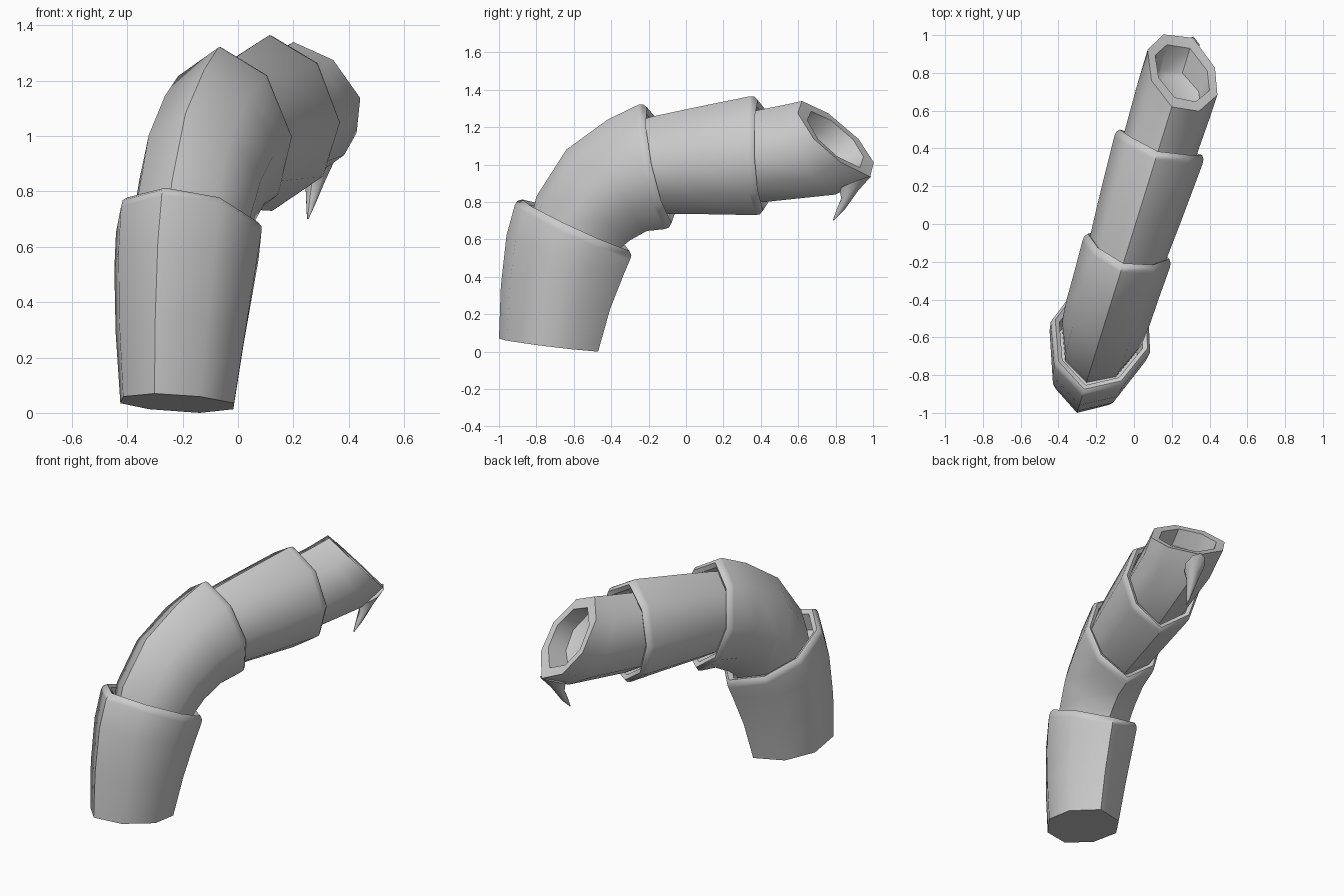
import bpy, bmesh, math
from mathutils import Vector

if "Cube" in bpy.data.objects:
    bpy.data.objects.remove(bpy.data.objects["Cube"])

# The limb bends in one upright plane, heading mostly towards +y and slightly +x
HEADING = Vector((0.296, 0.955, 0))
SIDE = Vector((0.955, -0.296, 0))
SLOPE, X0 = 0.31, 0.008

# Eight-sided cross-section: (sideways, fraction from top ridge to bottom keel)
SECTION = [(0, 0), (.68, .16), (1, .5), (.74, .81),
           (0, 1), (-.74, .81), (-1, .5), (-.68, .16)]


def ring(ty, tz, by, bz, w, k=0, skew=0):
    """Section between a ridge point and a keel point given as (y, z)."""
    n = Vector((-(bz - tz), by - ty)).normalized()
    pts = []
    for u, v in SECTION:
        y, z = ty + (by - ty) * v, tz + (bz - tz) * v
        fwd = k * abs(u)
        y, z = y + n.x * fwd, z + n.y * fwd
        p = Vector((X0 + SLOPE * y, y, z))
        pts.append(p + SIDE * (u * w) - HEADING * (skew * u * w))
    return pts


def moved(row, scale, forward):
    """Copy of a section, scaled about its middle and pushed along the limb."""
    ty, tz, by, bz, w = row
    n = Vector((-(bz - tz), by - ty)).normalized() * forward
    cy, cz = (ty + by) / 2, (tz + bz) / 2
    return (cy + (ty - cy) * scale + n.x, cz + (tz - cz) * scale + n.y,
            cy + (by - cy) * scale + n.x, cz + (bz - cz) * scale + n.y, w * scale)


def loft(name, rings):
    bm = bmesh.new()
    loops = [[bm.verts.new(p) for p in r] for r in rings]
    for a, b in zip(loops, loops[1:]):
        for i in range(8):
            j = (i + 1) % 8
            bm.faces.new((a[i], a[j], b[j], b[i]))
    bm.faces.new(loops[0])
    bm.faces.new(loops[-1])
    bmesh.ops.recalc_face_normals(bm, faces=bm.faces)
    me = bpy.data.meshes.new(name)
    bm.to_mesh(me)
    bm.free()
    ob = bpy.data.objects.new(name, me)
    bpy.context.collection.objects.link(ob)
    bpy.ops.object.select_all(action='DESELECT')
    ob.select_set(True)
    bpy.context.view_layer.objects.active = ob
    bpy.ops.object.shade_smooth_by_angle(angle=math.radians(46))
    return ob


def shell(name, rows, k):
    """Limb segment whose far end has a rounded, hollow lip."""
    end = rows[-1]
    rings = [ring(*r) for r in rows[:-1]] + [ring(*end, k)]
    for scale, forward in ((.99, .025), (.93, .043), (.84, .03), (.78, -.08)):
        rings.append(ring(*moved(end, scale, forward), k))
    return loft(name, rings)


# Base segment
shell("base_segment", [
    (-1.0, .07, -.47, 0, .215),
    (-.99, .35, -.405, .23, .245),
    (-.96, .62, -.33, .42, .267),
    (-.915, .785, -.30, .49, .275)], .015)

# Bent elbow segment
shell("elbow_segment", [
    (-.84, .66, -.40, .45, .205),
    (-.80, .83, -.355, .55, .22),
    (-.64, 1.08, -.30, .595, .23),
    (-.42, 1.24, -.21, .645, .235),
    (-.255, 1.32, -.115, .655, .242)], .025)

# Straight middle segment
shell("middle_segment", [
    (-.29, 1.22, -.17, .75, .2),
    (-.19, 1.255, -.09, .735, .21),
    (.02, 1.30, .1, .735, .225),
    (.34, 1.365, .37, .73, .245)], .035)

# End segment with slanted open mouth
loft("end_segment", [
    ring(.28, 1.27, .30, .80, .19),
    ring(.38, 1.29, .42, .80, .2),
    ring(.53, 1.32, .80, .84, .21, 0, .12),
    ring(.62, 1.34, .985, .935, .212, 0, .28),
    ring(.67, 1.285, .93, .985, .165, 0, .28),
    ring(.57, 1.23, .80, .94, .15, 0, .2),
    ring(.57, 1.19, .78, .95, .11, 0, .2)])

# Hooked claw under the mouth
loft("claw", [
    ring(.992, .94, .82, .87, .06),
    ring(.92, .86, .83, .82, .038),
    ring(.845, .755, .805, .76, .018),
    ring(.79, .70, .785, .702, .003)])
